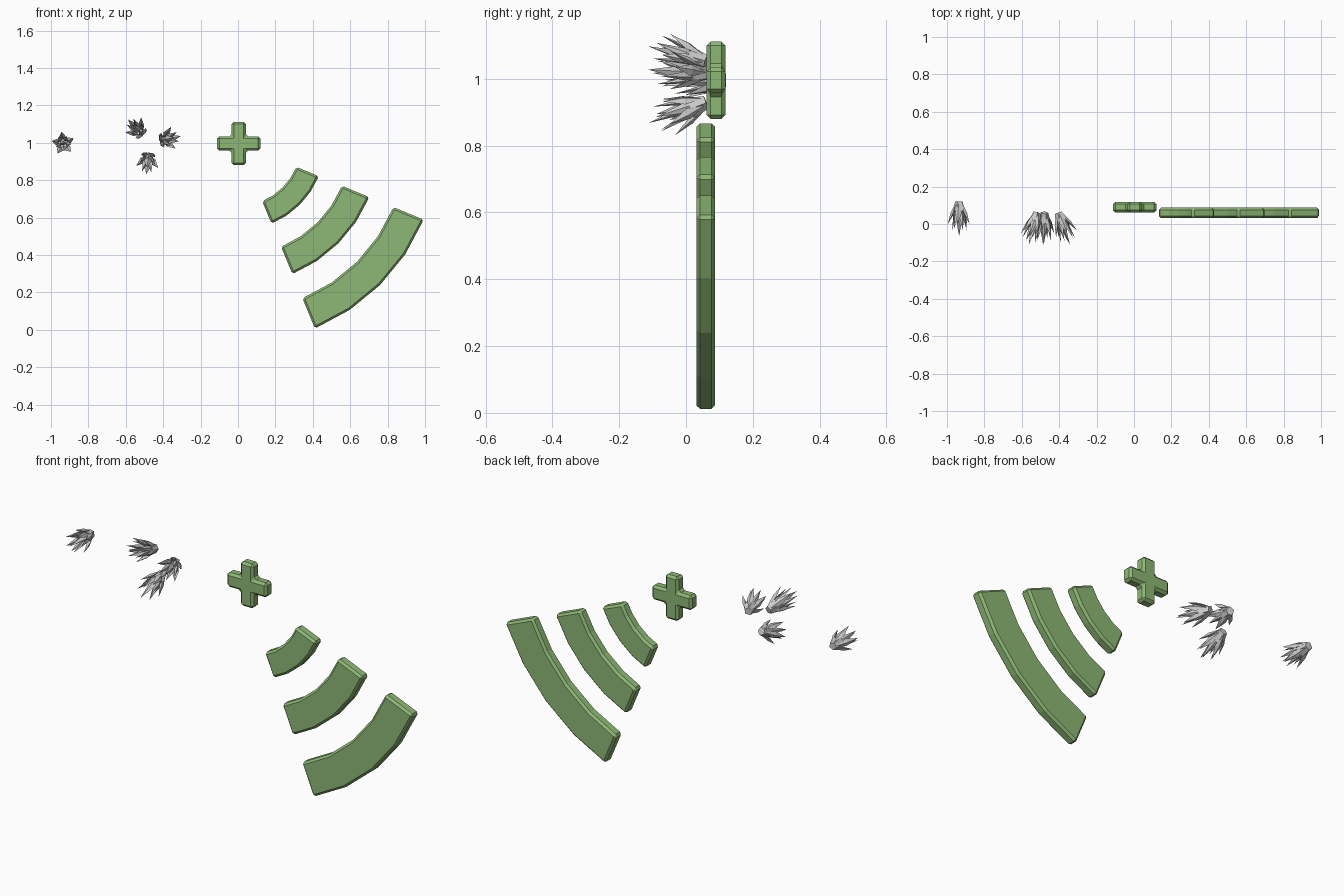
import bpy, bmesh, math
from mathutils import Vector, Matrix

if "Cube" in bpy.data.objects:
    bpy.data.objects.remove(bpy.data.objects["Cube"])

green = bpy.data.materials.new("green")
green.diffuse_color = (0.27, 0.48, 0.18, 1)
green.use_nodes = True
green.node_tree.nodes["Principled BSDF"].inputs["Base Color"].default_value = green.diffuse_color


def new_object(name, bm, mat=None):
    bmesh.ops.recalc_face_normals(bm, faces=bm.faces)
    me = bpy.data.meshes.new(name)
    bm.to_mesh(me)
    bm.free()
    ob = bpy.data.objects.new(name, me)
    bpy.context.collection.objects.link(ob)
    if mat:
        me.materials.append(mat)
    return ob


def plate(name, outline, y0, y1, chamfer):
    """Chamfered flat slab from an x/z outline."""
    bm = bmesh.new()
    face = bm.faces.new([bm.verts.new((x, y0, z)) for x, z in outline])
    ext = bmesh.ops.extrude_face_region(bm, geom=[face], use_keep_orig=True)
    verts = [g for g in ext["geom"] if isinstance(g, bmesh.types.BMVert)]
    bmesh.ops.translate(bm, vec=(0, y1 - y0, 0), verts=verts)
    ob = new_object(name, bm, green)
    bev = ob.modifiers.new("chamfer", 'BEVEL')
    bev.width = chamfer
    bev.segments = 1
    bev.limit_method = 'ANGLE'
    bev.angle_limit = math.radians(30)


# Plus sign
a, b = 0.038, 0.116
plus = [(a, a), (a, b), (-a, b), (-a, a), (-b, a), (-b, -a),
        (-a, -a), (-a, -b), (a, -b), (a, -a), (b, -a), (b, a)]
plate("plus", [(x + 0.004, z + 0.996) for x, z in plus], 0.062, 0.118, 0.012)

# Three wave bands, concentric about the plus
for name, r0, r1 in (("small_wave", 0.338, 0.468),
                     ("medium_wave", 0.602, 0.76),
                     ("large_wave", 0.90, 1.075)):
    angs = [math.radians(-67.5 + 11.25 * i) for i in range(5)]
    pts = [(r1 * math.cos(t), 1 + r1 * math.sin(t)) for t in angs]
    pts += [(r0 * math.cos(t), 1 + r0 * math.sin(t)) for t in reversed(angs)]
    plate(name, pts, 0.031, 0.087, 0.011)


def spike(bm, ang, r_start, r_mid, d_mid, r_tip, d_tip, w):
    """Four-sided leaf: narrow root, widest in the middle, sharp tip."""
    out = Vector((math.cos(ang), math.sin(ang), 0))
    side = Vector((-out.y, out.x, 0))
    up = Vector((0, 0, 1))
    mid = out * r_mid + up * d_mid
    root = bm.verts.new(out * r_start)
    tip = bm.verts.new(out * r_tip + up * d_tip)
    ring = [bm.verts.new(mid + o) for o in
            (out * w * 0.6, side * w, -out * w * 0.6, -side * w)]
    for i in range(4):
        p, q = ring[i], ring[(i + 1) % 4]
        bm.faces.new((root, q, p))
        bm.faces.new((tip, p, q))


def tuft(name, base, lean, tilt, roll):
    """Spiky bud opening towards the front, leaning sideways by tilt."""
    bm = bmesh.new()
    bmesh.ops.create_cone(bm, cap_ends=True, segments=5, radius1=0.021,
                          radius2=0.034, depth=0.05,
                          matrix=Matrix.Translation((0, 0, 0.025))
                          @ Matrix.Rotation(roll, 4, 'Z'))
    for i in range(5):
        t = roll + i * math.tau / 5
        spike(bm, t, 0.016, 0.036, 0.06, 0.062, 0.122, 0.018)
        spike(bm, t + math.pi / 5, 0.012, 0.025, 0.07, 0.042, 0.155, 0.015)
    spike(bm, roll, 0, 0, 0.08, 0, 0.185, 0.02)
    d = Vector((math.sin(tilt) * math.cos(lean), -math.cos(tilt),
                math.sin(tilt) * math.sin(lean)))
    turn = Vector((0, -1, 0)).rotation_difference(d).to_matrix().to_4x4()
    bm.transform(Matrix.Translation(base) @ turn
                 @ Matrix.Rotation(math.pi / 2, 4, 'X'))
    new_object(name, bm)


# Lone bud
tuft("single_bud", (-0.935, 0.12, 0.997), 0, 0, math.radians(97))

# Three buds leaning outwards from a shared middle
for i, deg in enumerate((133, 12, 264)):
    t = math.radians(deg)
    tuft(f"group_bud_{i + 1}",
         (-0.472 + 0.07 * math.cos(t), 0.06, 1.0 + 0.07 * math.sin(t)),
         t, math.radians(20), t)
